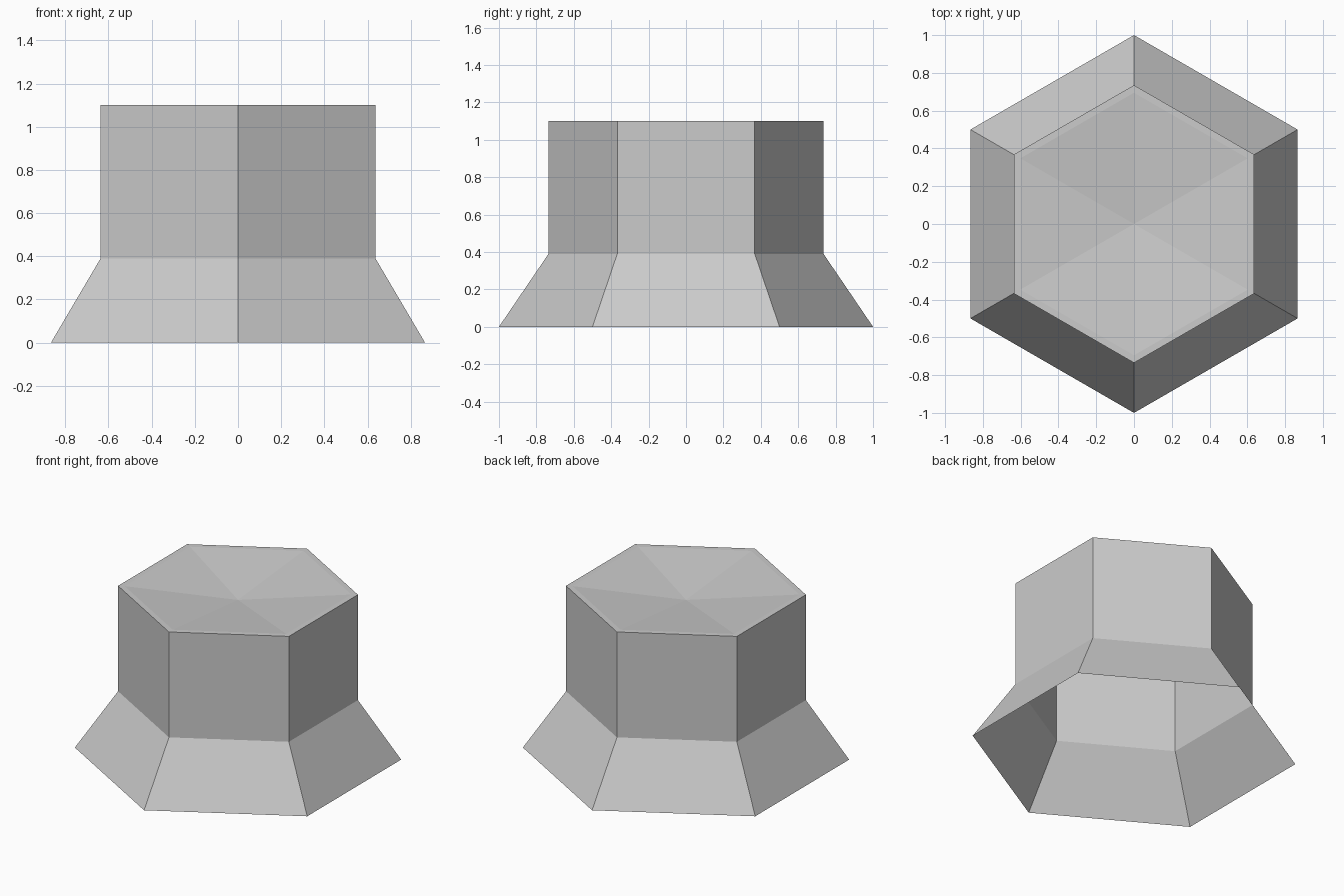
import bpy
import bmesh
from math import sin, cos, pi

if "Cube" in bpy.data.objects:
    bpy.data.objects.remove(bpy.data.objects["Cube"], do_unlink=True)

SIDES = 6

grey = bpy.data.materials.new("light_grey")
grey.use_nodes = True
colour = (0.6, 0.6, 0.6, 1)
grey.diffuse_color = colour
grey.node_tree.nodes["Principled BSDF"].inputs["Base Color"].default_value = colour


def hex_ring(bm, radius, z):
    """Six corners, the first one pointing to the back."""
    return [bm.verts.new((radius * sin(2 * pi * i / SIDES),
                          radius * cos(2 * pi * i / SIDES), z))
            for i in range(SIDES)]


def finish(bm, name):
    mesh = bpy.data.meshes.new(name)
    bm.to_mesh(mesh)
    bm.free()
    mesh.materials.append(grey)
    obj = bpy.data.objects.new(name, mesh)
    bpy.context.collection.objects.link(obj)
    return obj


def shell(name, profile, centre_z=None):
    """Join hexagonal rings from the bottom up, with an optional centre point."""
    bm = bmesh.new()
    rings = [hex_ring(bm, r, z) for r, z in profile]
    for low, high in zip(rings, rings[1:]):
        for i in range(SIDES):
            j = (i + 1) % SIDES
            bm.faces.new((low[j], low[i], high[i], high[j]))
    if centre_z is not None:
        centre = bm.verts.new((0, 0, centre_z))
        last = rings[-1]
        for i in range(SIDES):
            bm.faces.new((last[(i + 1) % SIDES], last[i], centre))
    return finish(bm, name)


# Flared skirt, open underneath
shell("flared_skirt", [(1.0, 0), (0.735, 0.39)])

# Upright hexagonal wall
shell("upright_wall", [(0.735, 0.39), (0.735, 1.1)])

# Narrow flat rim around a shallow dished top
shell("dished_top", [(0.735, 1.1), (0.695, 1.1)], centre_z=1.035)
